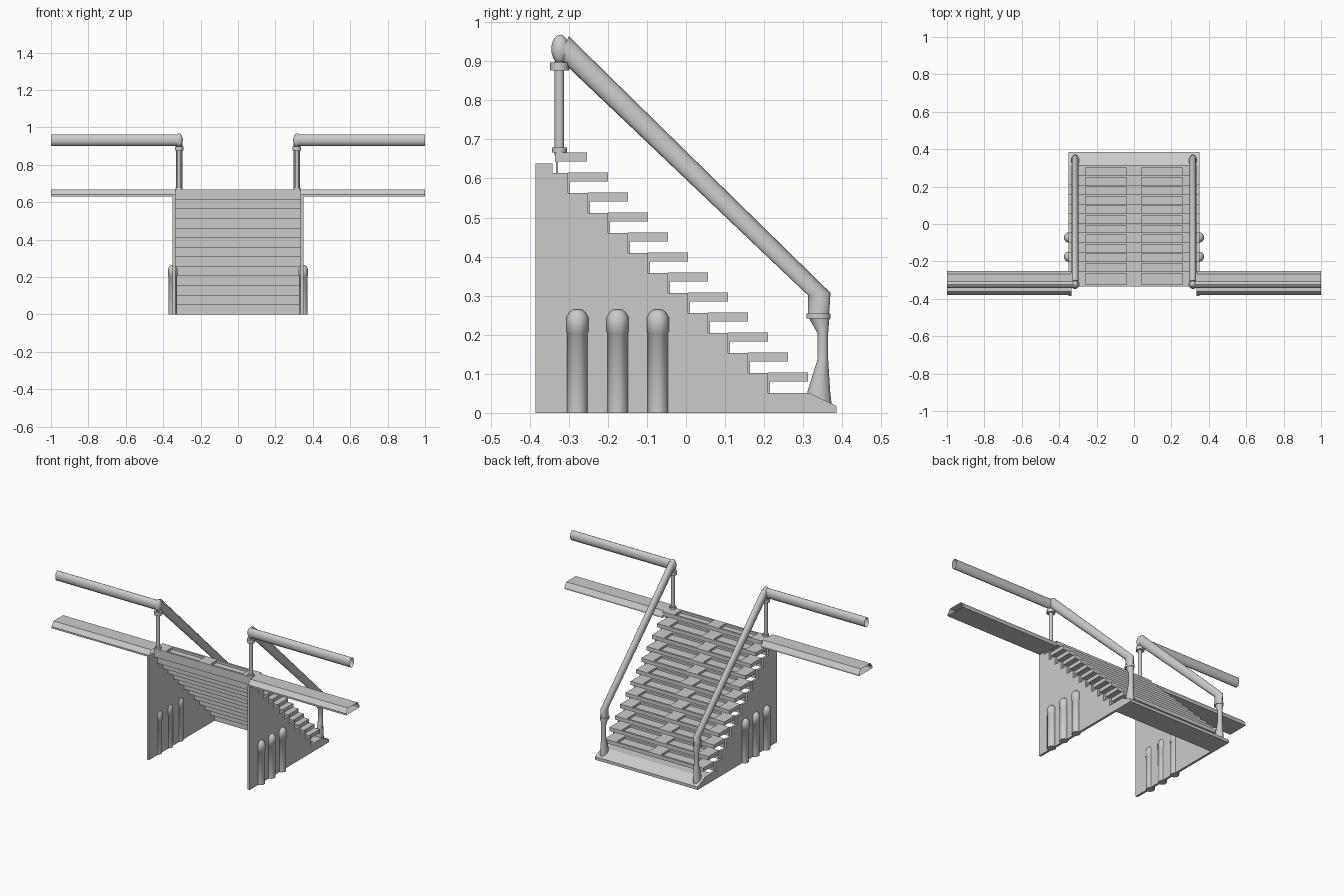
import bpy, bmesh, math
from mathutils import Vector

if "Cube" in bpy.data.objects:
    bpy.data.objects.remove(bpy.data.objects["Cube"])

STEP = 0.0512


def finish(name, bm, mirror=False, smooth=False):
    bmesh.ops.recalc_face_normals(bm, faces=bm.faces)
    me = bpy.data.meshes.new(name)
    bm.to_mesh(me)
    bm.free()
    ob = bpy.data.objects.new(name, me)
    bpy.context.collection.objects.link(ob)
    if mirror:
        ob.modifiers.new("Mirror", 'MIRROR').use_mirror_merge = False
    if smooth:
        bpy.ops.object.select_all(action='DESELECT')
        ob.select_set(True)
        bpy.context.view_layer.objects.active = ob
        bpy.ops.object.shade_smooth_by_angle(angle=math.radians(50))
    return ob


def add_box(bm, x, y, z):
    vs = bmesh.ops.create_cube(bm, size=1)["verts"]
    for v in vs:
        v.co = Vector([(a + b) / 2 + c * (b - a) for (a, b), c in zip((x, y, z), v.co)])


def add_prism(bm, profile, x0, x1, caps=True):
    a = [bm.verts.new((x0, y, z)) for y, z in profile]
    b = [bm.verts.new((x1, y, z)) for y, z in profile]
    n = len(a)
    for i in range(n):
        j = (i + 1) % n
        bm.faces.new((a[i], a[j], b[j], b[i]))
    if caps:
        bm.faces.new(a)
        bm.faces.new(b)


def add_loft(bm, rings, sides=10, caps=True):
    # each ring: centre, half-axis u, half-axis v
    loops = []
    for c, u, v in rings:
        c, u, v = Vector(c), Vector(u), Vector(v)
        loops.append([bm.verts.new(c + u * math.cos(t) + v * math.sin(t))
                      for t in (2 * math.pi * (i + 0.5) / sides for i in range(sides))])
    for a, b in zip(loops, loops[1:]):
        for i in range(sides):
            j = (i + 1) % sides
            bm.faces.new((a[i], a[j], b[j], b[i]))
    if caps:
        bm.faces.new(loops[0])
        bm.faces.new(loops[-1])


def upright(x, data):
    # rings for a vertical part: z, y centre, x radius, y radius
    return [((x, y, z), (rx, 0, 0), (0, ry, 0)) for z, y, rx, ry in data]


# stepped side walls
prof = [(-0.385, 0), (0.385, 0), (0.385, 0.018), (0.365, 0.027), (0.315, 0.051)]
for k in range(11):
    y = 0.21 - STEP * k
    prof += [(y, 0.051 + STEP * k), (y, 0.102 + STEP * k)]
prof += [(-0.342, 0.614), (-0.342, 0.638), (-0.385, 0.638)]
bm = bmesh.new()
add_prism(bm, prof, 0.335, 0.349)
finish("side_wall", bm, mirror=True)

# round-topped buttresses on the walls
bm = bmesh.new()
for y in (-0.278, -0.175, -0.072):
    add_loft(bm, upright(0.349, [(0, y, 0.024, 0.026), (0.205, y, 0.024, 0.026),
                                 (0.207, y, 0.026, 0.028), (0.245, y, 0.026, 0.028),
                                 (0.258, y, 0.019, 0.020), (0.265, y, 0.008, 0.010)]))
finish("wall_buttress", bm, mirror=True, smooth=True)


# treads with two recessed panels
def tread(name, y0, y1, z0, z1, hw):
    bm = bmesh.new()
    ya, yb = y0 + 0.012, y1 - 0.012
    add_box(bm, (-hw, hw), (y0, ya), (z0, z1))
    add_box(bm, (-hw, hw), (yb, y1), (z0, z1))
    for a, b in ((-hw, -0.26), (-0.04, 0.04), (0.26, hw)):
        add_box(bm, (a, b), (ya, yb), (z0, z1))
    for a, b in ((-0.26, -0.04), (0.04, 0.26)):
        add_box(bm, (a, b), (ya, yb), (z0, z0 + 0.01))
    finish(name, bm)


for k in range(11):
    y, z = 0.21 - STEP * k, 0.08 + STEP * k
    tread(f"tread_{k + 1}", y, y + 0.102, z, z + 0.023, 0.336)
tread("top_tread", -0.335, -0.253, 0.643, 0.667, 0.336)

# risers behind the treads
bm = bmesh.new()
for k in range(12):
    y = 0.21 - STEP * k if k < 11 else -0.333
    add_box(bm, (-0.336, 0.336), (y, y + 0.005), (0.051 + STEP * k, 0.081 + STEP * k))
finish("risers", bm)

# bottom sill
bm = bmesh.new()
add_prism(bm, [(0.25, 0), (0.385, 0), (0.385, 0.018), (0.365, 0.027), (0.315, 0.051), (0.25, 0.051)],
          -0.336, 0.336)
finish("bottom_sill", bm)

# walkway planks, open ended
bm = bmesh.new()
add_prism(bm, [(-0.38, 0.63), (-0.25, 0.63), (-0.25, 0.64), (-0.268, 0.667), (-0.36, 0.667), (-0.38, 0.64)],
          0.335, 1.0, caps=False)
finish("walkway_plank", bm, mirror=True)

# lower newel post with flared foot and collar
X = 0.315
bm = bmesh.new()
add_loft(bm, upright(X, [(0.02, 0.341, 0.020, 0.032), (0.055, 0.340, 0.020, 0.029),
                         (0.135, 0.350, 0.015, 0.014), (0.205, 0.350, 0.015, 0.014),
                         (0.242, 0.341, 0.019, 0.026)]))
add_loft(bm, upright(X, [(0.241, 0.339, 0.024, 0.031), (0.255, 0.339, 0.024, 0.031)]))
finish("lower_post", bm, mirror=True, smooth=True)

# upper post with foot and collar
bm = bmesh.new()
for z0, z1, r in ((0.66, 0.90, 0.012), (0.667, 0.679, 0.019), (0.876, 0.897, 0.024)):
    add_loft(bm, upright(X, [(z0, -0.324, r, r), (z1, -0.324, r, r)]))
finish("upper_post", bm, mirror=True, smooth=True)

# sloped handrail bending down into the lower post
bm = bmesh.new()
add_loft(bm, [((X, 0.339, 0.25), (0.019, 0, 0), (0, 0.027, 0)),
              ((X, 0.341, 0.304), (0.018, 0, 0), (0, 0.029, 0.003)),
              ((X, -0.312, 0.935), (0.018, 0, 0), (0, 0.012, 0.029))])
finish("sloped_handrail", bm, mirror=True, smooth=True)

# rounded elbow and level handrail, open at the far end
bm = bmesh.new()
vs = bmesh.ops.create_uvsphere(bm, u_segments=12, v_segments=8, radius=1)["verts"]
for v in vs:
    v.co = Vector((X + v.co.x * 0.020, -0.322 + v.co.y * 0.023, 0.931 + v.co.z * 0.037))
add_loft(bm, [((x, -0.324, 0.932), (0, 0.020, 0), (0, 0, 0.031)) for x in (0.312, 1.0)], caps=False)
finish("level_handrail", bm, mirror=True, smooth=True)
